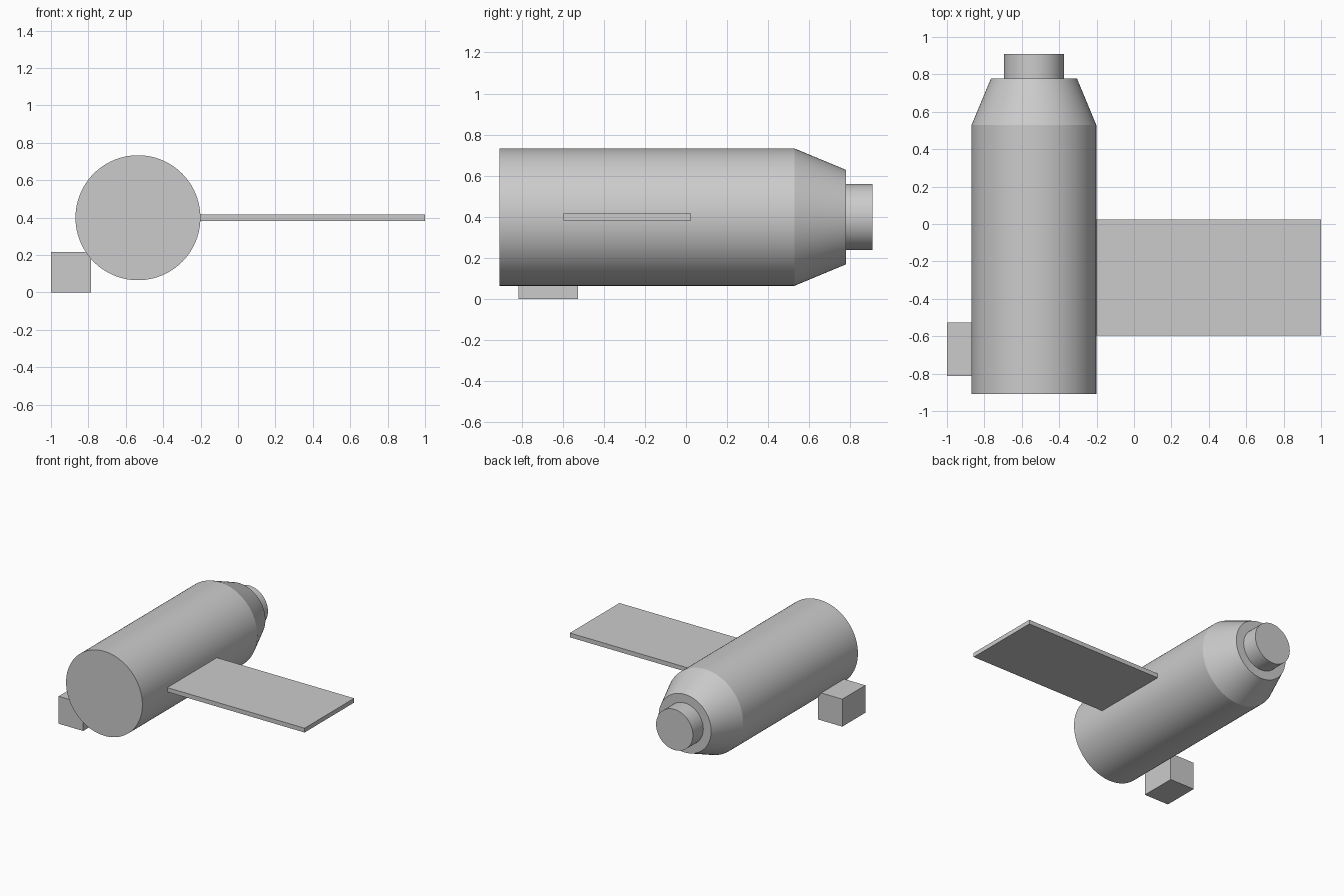
import bpy
import math

if "Cube" in bpy.data.objects:
    bpy.data.objects.remove(bpy.data.objects["Cube"])

AXIS_X, AXIS_Z = -0.535, 0.399  # centre line of the round parts


def round_part(name, y0, y1, r0, r1):
    """Cylinder or frustum along +y from y0 (radius r0) to y1 (radius r1)."""
    bpy.ops.mesh.primitive_cone_add(
        vertices=96, radius1=r0, radius2=r1, depth=y1 - y0,
        location=(AXIS_X, (y0 + y1) / 2, AXIS_Z),
        rotation=(-math.pi / 2, 0, 0))
    ob = bpy.context.object
    ob.name = name
    bpy.ops.object.shade_smooth_by_angle(angle=math.radians(20))
    return ob


def box(name, lo, hi):
    """Box between two opposite corners."""
    bpy.ops.mesh.primitive_cube_add(
        size=1, location=[(a + b) / 2 for a, b in zip(lo, hi)])
    ob = bpy.context.object
    ob.name = name
    ob.scale = [b - a for a, b in zip(lo, hi)]
    bpy.ops.object.transform_apply(location=False, rotation=False, scale=True)
    return ob


# Main barrel, tapered shoulder and narrow end stub
round_part("barrel", -0.908, 0.528, 0.334, 0.334)
round_part("tapered_shoulder", 0.528, 0.778, 0.334, 0.23)
round_part("end_stub", 0.778, 0.908, 0.161, 0.161)

# Flat panel on the right side
box("side_panel", (-0.202, -0.596, 0.382), (1.0, 0.024, 0.416))

# Small box at the lower left
box("equipment_box", (-1.0, -0.814, 0.0), (-0.785, -0.526, 0.217))
